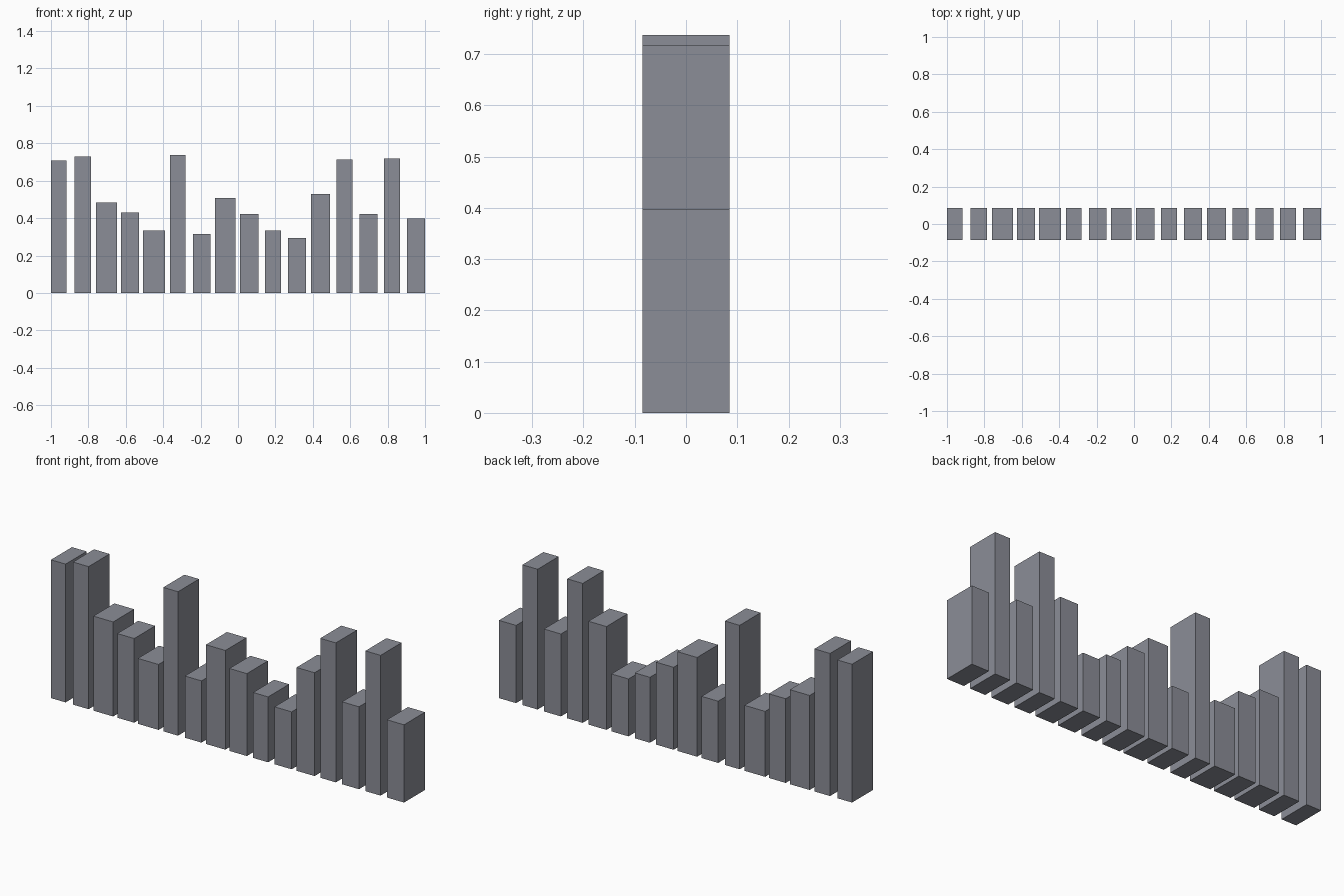
import bpy

if "Cube" in bpy.data.objects:
    bpy.data.objects.remove(bpy.data.objects["Cube"])

# (width, height) of each bar, left to right
BARS = [
    (0.083, 0.708), (0.088, 0.730), (0.112, 0.484), (0.096, 0.431),
    (0.117, 0.335), (0.083, 0.737), (0.094, 0.316), (0.110, 0.508),
    (0.099, 0.422), (0.085, 0.335), (0.097, 0.294), (0.102, 0.529),
    (0.088, 0.714), (0.096, 0.422), (0.086, 0.718), (0.097, 0.398),
]
DEPTH = 0.17
FIRST_X = -1 + BARS[0][0] / 2
LAST_X = 1 - BARS[-1][0] / 2
STEP = (LAST_X - FIRST_X) / (len(BARS) - 1)

# Dark bluish grey for all bars
slate = bpy.data.materials.new("slate_grey")
slate.diffuse_color = (0.26, 0.27, 0.31, 1)
slate.use_nodes = True
slate.node_tree.nodes["Principled BSDF"].inputs["Base Color"].default_value = slate.diffuse_color


def add_bar(name, x, width, height):
    bpy.ops.mesh.primitive_cube_add(size=1, location=(x, 0, height / 2))
    bar = bpy.context.object
    bar.name = name
    bar.scale = (width, DEPTH, height)
    bpy.ops.object.transform_apply(location=False, rotation=False, scale=True)
    bar.data.materials.append(slate)


# Evenly spaced row of upright bars
for i, (width, height) in enumerate(BARS):
    add_bar(f"bar_{i + 1:02d}", FIRST_X + i * STEP, width, height)
